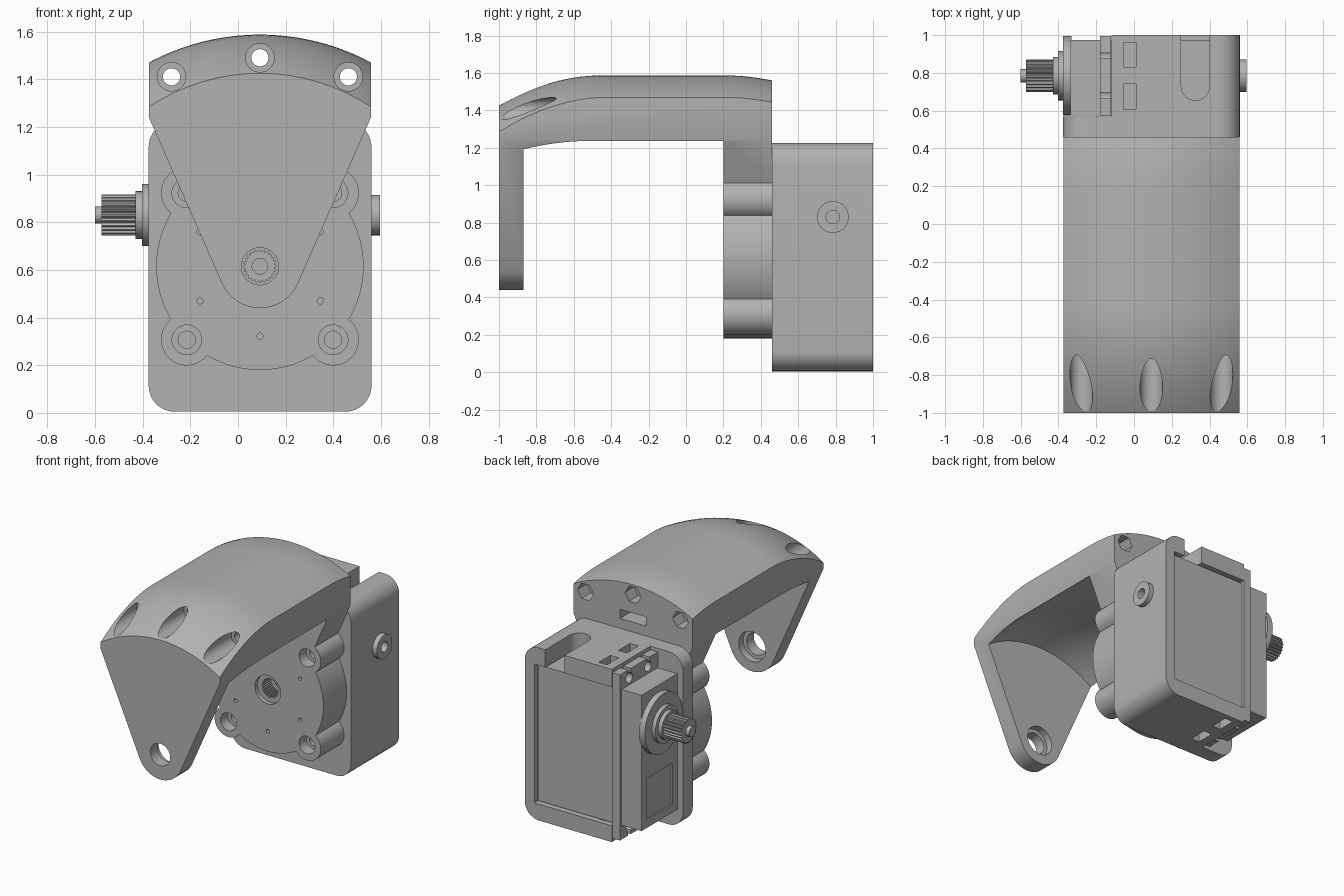
import bpy, bmesh, math

cube = bpy.data.objects.get("Cube")
if cube:
    bpy.data.objects.remove(cube, do_unlink=True)

grey = bpy.data.materials.new("matte grey")
grey.use_nodes = True
COL = (0.45, 0.45, 0.45, 1)
grey.diffuse_color = COL
grey.node_tree.nodes["Principled BSDF"].inputs["Base Color"].default_value = COL

CX, HALF = 0.092, 0.466      # centre line and half width
HUB_Z, SHAFT_Y, SHAFT_Z = 0.615, 0.785, 0.83


def loft(name, rings):
    """Closed solid through equal-length rings of points."""
    bm = bmesh.new()
    rows = [[bm.verts.new(p) for p in ring] for ring in rings]
    n = len(rows[0])
    for a, b in zip(rows, rows[1:]):
        for i in range(n):
            bm.faces.new((a[i], a[(i + 1) % n], b[(i + 1) % n], b[i]))
    bm.faces.new(rows[0])
    bm.faces.new(rows[-1])
    bmesh.ops.recalc_face_normals(bm, faces=bm.faces)
    me = bpy.data.meshes.new(name)
    bm.to_mesh(me)
    bm.free()
    me.materials.append(grey)
    ob = bpy.data.objects.new(name, me)
    bpy.context.collection.objects.link(ob)
    return ob


def place(axis, u, v, t):
    return {"x": (t, u, v), "y": (u, t, v), "z": (u, v, t)}[axis]


def prism(pts, a, b, axis="y", name="cutter"):
    return loft(name, [[place(axis, u, v, t) for u, v in pts] for t in (a, b)])


def circle(u, v, r, n=40, start=0.0):
    return [(u + r * math.cos(start + math.tau * i / n),
             v + r * math.sin(start + math.tau * i / n)) for i in range(n)]


def rod(u, v, r, a, b, axis="y", n=40, name="cutter"):
    return prism(circle(u, v, r, n), a, b, axis, name)


def gear(u, v, r, teeth, depth):
    return [(u + (r - depth * (i % 4 > 1)) * math.cos(math.tau * i / (4 * teeth)),
             v + (r - depth * (i % 4 > 1)) * math.sin(math.tau * i / (4 * teeth)))
            for i in range(4 * teeth)]


def box(x0, x1, y0, y1, z0, z1, name="cutter"):
    return prism([(x0, y0), (x1, y0), (x1, y1), (x0, y1)], z0, z1, "z", name)


def rounded(x0, x1, z0, z1, r, n=10):
    pts = []
    for k, (cx, cz) in enumerate([(x1 - r, z1 - r), (x0 + r, z1 - r),
                                  (x0 + r, z0 + r), (x1 - r, z0 + r)]):
        for i in range(n + 1):
            a = (k + i / n) * math.pi / 2
            pts.append((cx + r * math.cos(a), cz + r * math.sin(a)))
    return pts


def combine(ob, others, op="DIFFERENCE"):
    for other in others:
        m = ob.modifiers.new("bool", "BOOLEAN")
        m.operation, m.object, m.solver = op, other, "EXACT"
        bpy.context.view_layer.objects.active = ob
        bpy.ops.object.modifier_apply(modifier=m.name)
        bpy.data.objects.remove(other, do_unlink=True)


def surface_block(y0, y1, height, flat):
    """Solid between a curved sheet height(dx, y) and a flat level."""
    rings = []
    for j in range(33):
        y = y0 + (y1 - y0) * j / 32
        xs = [-0.6 + 1.2 * i / 40 for i in range(41)]
        ring = [(CX + dx, y, height(dx, y)) for dx in xs]
        rings.append(ring + [(CX + 0.6, y, flat), (CX - 0.6, y, flat)])
    return loft("cutter", rings)


def outer(dx, y):
    front, back = max(0, -0.45 - y) / 0.55, max(0, y - 0.2) / 0.26
    sag = 0.987 - math.sqrt(0.987 ** 2 - dx * dx)
    return 1.587 - sag * (1 + 0.2 * front) - 0.162 * front ** 2 - 0.027 * back ** 2


def inner(dx, y):
    sag = 0.785 - math.sqrt(0.785 ** 2 - dx * dx)
    return 1.39 - sag - 0.06 * (max(0, -0.5 - y) / 0.37) ** 2


# Arched bracket: tapered outline carved by the outer and inner vaults
swing = math.atan2(0.625, -HALF) + math.acos(0.175 / math.hypot(0.625, HALF))
outline = [(CX + HALF, 1.24), (CX + HALF, 1.8), (CX - HALF, 1.8), (CX - HALF, 1.24)]
for i in range(25):
    a = swing + (3 * math.pi - 2 * swing) * i / 24
    outline.append((CX + 0.175 * math.cos(a), HUB_Z + 0.175 * math.sin(a)))
bracket = prism(outline, -1, 0.46, name="arched_bracket")
combine(bracket, [surface_block(-1.1, 0.6, outer, 2.2),
                  surface_block(-0.87, 0.2, inner, 0.2)])

# Gear cover disc with four screw lobes
lobes = [(CX + s * 0.307, z) for s in (-1, 1) for z in (0.307, 0.923)]
combine(bracket, [rod(CX, HUB_Z, 0.435, 0.2, 0.46, n=96)]
        + [rod(x, z, 0.108, 0.2, 0.46) for x, z in lobes], "UNION")

# Screw bores, spline socket and locating holes
cuts = []
for x, z in lobes:
    cuts += [rod(x, z, 0.062, 0.1, 0.28), rod(x, z, 0.036, 0.1, 0.44)]
for x, z in [(-0.16, 0.47), (0.345, 0.47), (-0.16, 0.76), (0.345, 0.76), (CX, 0.322)]:
    cuts.append(rod(x, z, 0.013, 0.1, 0.26, n=16))
cuts += [rod(CX, HUB_Z, 0.1, 0.1, 0.23),
         prism(gear(CX, HUB_Z, 0.068, 24, 0.008), 0.1, 0.33),
         rod(CX, HUB_Z, 0.033, 0.1, 0.42),
         rod(CX, HUB_Z, 0.078, -1.1, -0.8), rod(CX, HUB_Z, 0.105, -0.92, -0.8)]
for x, z in [(CX - 0.371, 1.41), (CX, 1.49), (CX + 0.371, 1.41)]:
    cuts += [rod(x, z, 0.06, -1.1, -0.65), rod(x, z, 0.036, -1.1, 0.6),
             prism(circle(x, z, 0.062, 6), 0.36, 0.6)]
cuts.append(box(CX - 0.1, CX + 0.1, 0.1, 0.6, 1.295, 1.36))
combine(bracket, cuts)

# Servo housing, open at the back and on one side
housing = prism(rounded(-0.375, 0.56, 0.005, 1.225, 0.11), 0.46, 1, name="servo_housing")
combine(housing, [rod(SHAFT_Y, SHAFT_Z, 0.085, 0.5, 0.596, "x")], "UNION")
cuts = [box(-1, 0.485, 0.57, 1.2, 0.12, 1.1),
        box(-1, -0.12, 0.57, 1.2, -1, 2),
        rod(SHAFT_Y, SHAFT_Z, 0.036, 0.4, 0.7, "x")]
for y in (0.61, 0.83):
    cuts.append(box(-0.055, 0.01, y, y + 0.13, -0.2, 1.4))
slot = [(0.25, 1.2), (0.25, 0.73)]
slot += [(0.325 + 0.075 * math.cos(math.pi * (1 + i / 16)),
          0.73 + 0.075 * math.sin(math.pi * (1 + i / 16))) for i in range(1, 17)]
cuts.append(prism(slot + [(0.4, 1.2)], 1.02, 1.4, "z"))
combine(housing, cuts)

# Servo body with a recessed label panel
body = box(-0.335, 0.475, 0.575, 0.975, 0.13, 1.09, "servo_body")
combine(body, [box(-0.4, -0.325, 0.63, 0.92, 0.19, 0.48)])

# Mounting ears with open screw notches
ears = box(-0.18, -0.122, 0.572, 0.995, 0.03, 1.2, "servo_ears")
cuts = []
for y in (0.68, 0.89):
    for z, end in ((0.09, -0.1), (1.14, 1.33)):
        cuts += [rod(y, z, 0.035, -0.3, 0, "x", 24),
                 box(-0.3, 0, y - 0.015, y + 0.015, min(z, end), max(z, end))]
combine(ears, cuts)

# Output turret, stepped collars and splined shaft
for name, r, x0, x1 in [("turret", 0.21, -0.375, -0.33), ("collar_wide", 0.13, -0.402, -0.37),
                        ("collar_narrow", 0.1, -0.43, -0.4), ("shaft_tip", 0.036, -0.6, -0.56)]:
    rod(SHAFT_Y, SHAFT_Z, r, x0, x1, "x", 48, name)
prism(gear(SHAFT_Y, SHAFT_Z, 0.086, 24, 0.01), -0.572, -0.425, "x", "splined_shaft")

# Smooth curved faces while keeping hard edges crisp
for ob in bpy.context.collection.objects:
    if ob.type == "MESH":
        bpy.ops.object.select_all(action="DESELECT")
        ob.select_set(True)
        bpy.context.view_layer.objects.active = ob
        bpy.ops.object.shade_smooth_by_angle(angle=math.radians(25))
